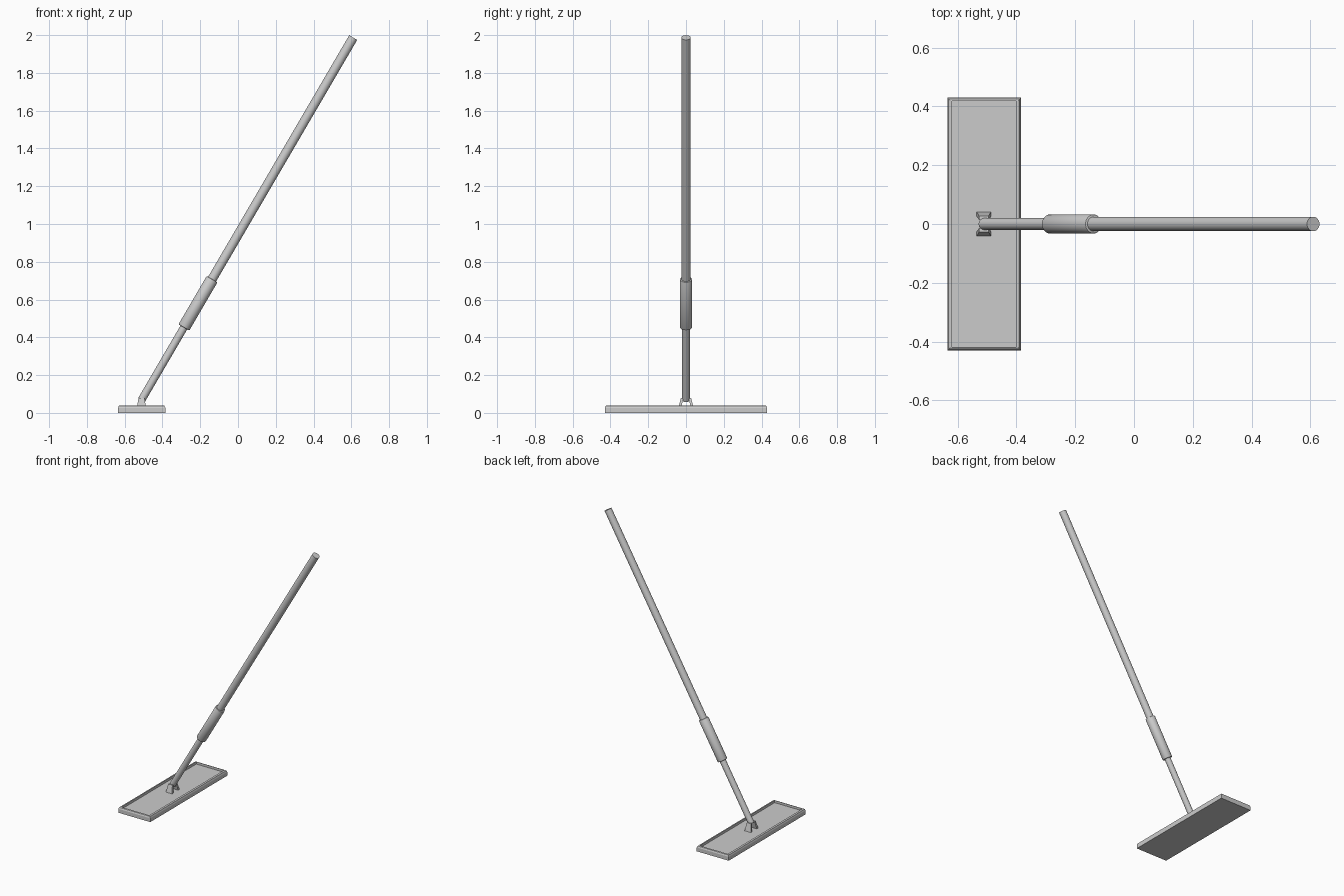
import bpy, bmesh
from mathutils import Vector

if "Cube" in bpy.data.objects:
    bpy.data.objects.remove(bpy.data.objects["Cube"])

LOW, HIGH = Vector((-0.511, 0, 0.068)), Vector((0.61, 0, 1.987))
AXIS = (HIGH - LOW).normalized()


def link(name, bm):
    bmesh.ops.recalc_face_normals(bm, faces=bm.faces[:])
    me = bpy.data.meshes.new(name)
    bm.to_mesh(me)
    bm.free()
    ob = bpy.data.objects.new(name, me)
    bpy.context.collection.objects.link(ob)
    return ob


def rod(name, z0, z1, radius, chamfer=0.0):
    """Cylinder along the tilted handle axis between two heights."""
    a = LOW + AXIS * ((z0 - LOW.z) / AXIS.z)
    b = LOW + AXIS * ((z1 - LOW.z) / AXIS.z)
    bm = bmesh.new()
    bmesh.ops.create_cone(bm, cap_ends=True, segments=32, radius1=radius,
                          radius2=radius, depth=(b - a).length)
    if chamfer:
        rims = [e for e in bm.edges if abs(e.verts[0].co.z - e.verts[1].co.z) < 1e-5]
        bmesh.ops.bevel(bm, geom=rims, offset=chamfer, segments=2,
                        profile=0.5, affect='EDGES')
    ob = link(name, bm)
    ob.rotation_mode = 'QUATERNION'
    ob.rotation_quaternion = AXIS.to_track_quat('Z', 'Y')
    ob.location = (a + b) / 2
    bpy.ops.object.select_all(action='DESELECT')
    ob.select_set(True)
    bpy.context.view_layer.objects.active = ob
    bpy.ops.object.shade_smooth_by_angle()
    return ob


# Telescoping handle
rod("lower_pole", LOW.z, 0.50, 0.0205)
rod("grip_sleeve", 0.452, 0.708, 0.033, 0.005)
rod("upper_pole", 0.66, HIGH.z, 0.0245)

# Flat head: stacked rectangular rings (half x, half y, z) with a recessed top
rings = [(0.125, 0.43, 0), (0.125, 0.43, 0.027), (0.121, 0.426, 0.037),
         (0.116, 0.421, 0.04), (0.109, 0.418, 0.04), (0.109, 0.418, 0.024)]
bm = bmesh.new()
loops = [[bm.verts.new((-0.51 + sx * hx, sy * hy, z))
          for sx, sy in ((-1, -1), (1, -1), (1, 1), (-1, 1))] for hx, hy, z in rings]
for lo, hi in zip(loops, loops[1:]):
    for i in range(4):
        j = (i + 1) % 4
        bm.faces.new((lo[i], lo[j], hi[j], hi[i]))
bm.faces.new(loops[0][::-1])
bm.faces.new(loops[-1])
link("mop_head", bm)

# Two tapered cheeks leaning in towards the pole
for side, label in ((-1, "front"), (1, "back")):
    bm = bmesh.new()
    cheek = []
    for z, hx, inner, outer in ((0.022, 0.025, 0.027, 0.042), (0.078, 0.016, 0.014, 0.027)):
        cheek.append([bm.verts.new((-0.511 + x, side * y, z)) for x, y in
                      ((-hx, inner), (hx, inner), (hx, outer), (-hx, outer))])
    lo, hi = cheek
    for i in range(4):
        j = (i + 1) % 4
        bm.faces.new((lo[i], lo[j], hi[j], hi[i]))
    bm.faces.new(lo)
    bm.faces.new(hi)
    link("hinge_cheek_" + label, bm)
